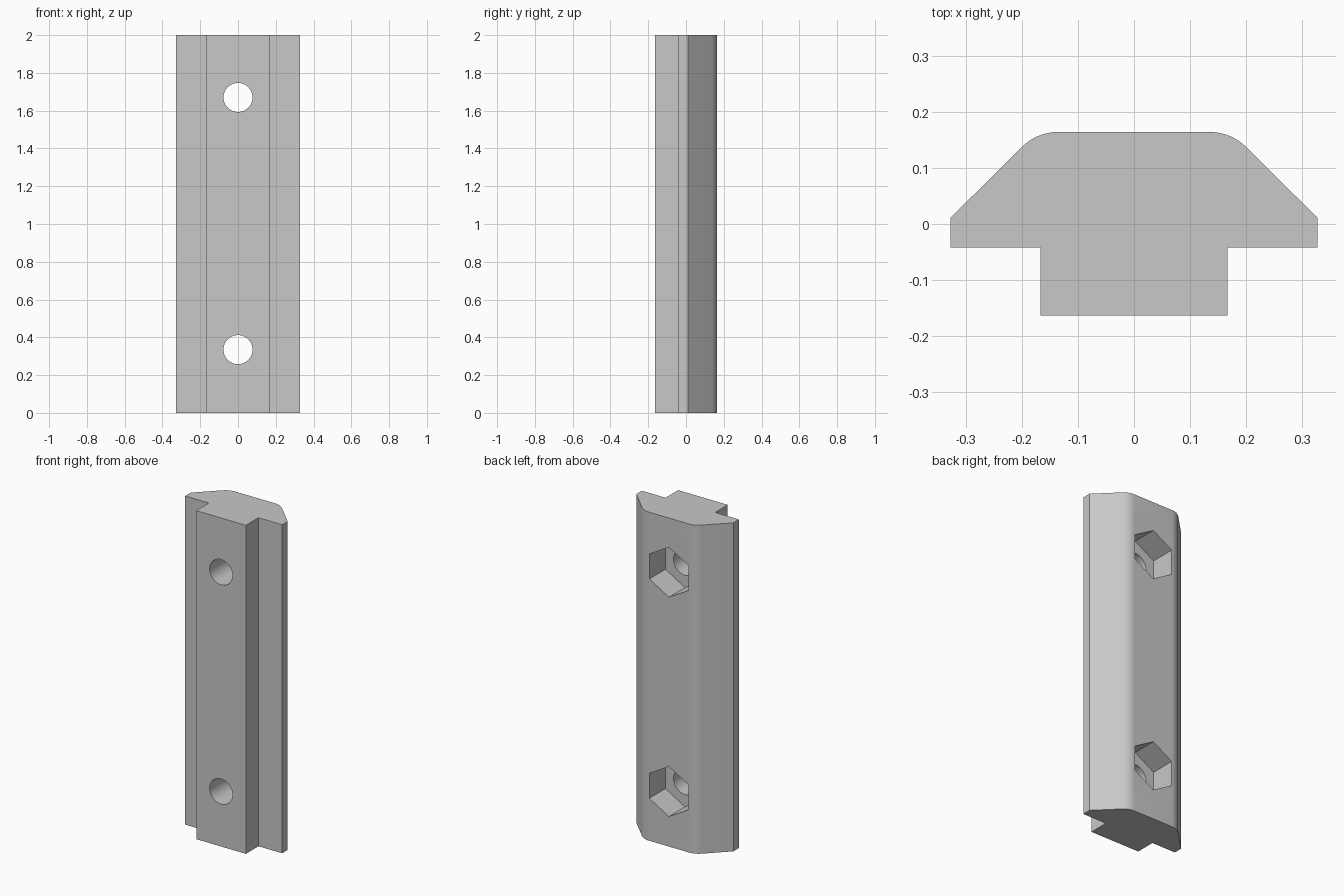
import bpy, bmesh, math

cube = bpy.data.objects.get("Cube")
if cube:
    bpy.data.objects.remove(cube, do_unlink=True)

LENGTH = 2.0
HOLE_HEIGHTS = (0.335, 1.67)

grey = bpy.data.materials.new("plain_grey")
grey.use_nodes = True
colour = (0.58, 0.58, 0.58, 1)
grey.diffuse_color = colour
grey.node_tree.nodes["Principled BSDF"].inputs["Base Color"].default_value = colour

# Half of the T-shaped section, with a rounded shoulder, then mirrored
half = [(0.167, -0.163), (0.167, -0.042), (0.327, -0.042), (0.327, 0.011)]
radius, steps = 0.092, 8
for i in range(steps + 1):
    a = math.radians(45 + 45 * i / steps)
    half.append((0.135 + radius * math.cos(a), 0.072 + radius * math.sin(a)))
section = half + [(-x, y) for x, y in reversed(half)]

# Rail body extruded along its length
bm = bmesh.new()
base = bm.faces.new([bm.verts.new((x, y, 0)) for x, y in section])
top = bmesh.ops.extrude_face_region(bm, geom=[base])["geom"]
bmesh.ops.translate(bm, vec=(0, 0, LENGTH),
                    verts=[v for v in top if isinstance(v, bmesh.types.BMVert)])
bmesh.ops.recalc_face_normals(bm, faces=bm.faces)
mesh = bpy.data.meshes.new("slot_rail")
bm.to_mesh(mesh)
bm.free()
rail = bpy.data.objects.new("slot_rail", mesh)
bpy.context.collection.objects.link(rail)
mesh.materials.append(grey)


def cut(name, sides, r, y_from, y_to, z):
    """Cut a prism running along y out of the rail."""
    bpy.ops.mesh.primitive_cylinder_add(
        vertices=sides, radius=r, depth=y_to - y_from,
        location=(0, (y_from + y_to) / 2, z), rotation=(math.pi / 2, 0, 0))
    cutter = bpy.context.object
    cutter.name = name
    cutter.hide_render = True
    cutter.data.materials.append(grey)
    mod = rail.modifiers.new(name, "BOOLEAN")
    mod.operation = "DIFFERENCE"
    mod.solver = "EXACT"
    mod.object = cutter
    bpy.ops.object.select_all(action="DESELECT")
    bpy.context.view_layer.objects.active = rail
    rail.select_set(True)
    bpy.ops.object.modifier_apply(modifier=mod.name)
    bpy.data.objects.remove(cutter, do_unlink=True)


# Bolt holes from the front, hexagonal nut pockets in the back
for z in HOLE_HEIGHTS:
    cut("bolt_hole", 48, 0.077, -0.3, 0.3, z)
    cut("nut_pocket", 6, 0.152, 0.01, 0.3, z)

bpy.ops.object.shade_smooth_by_angle(angle=math.radians(25))
